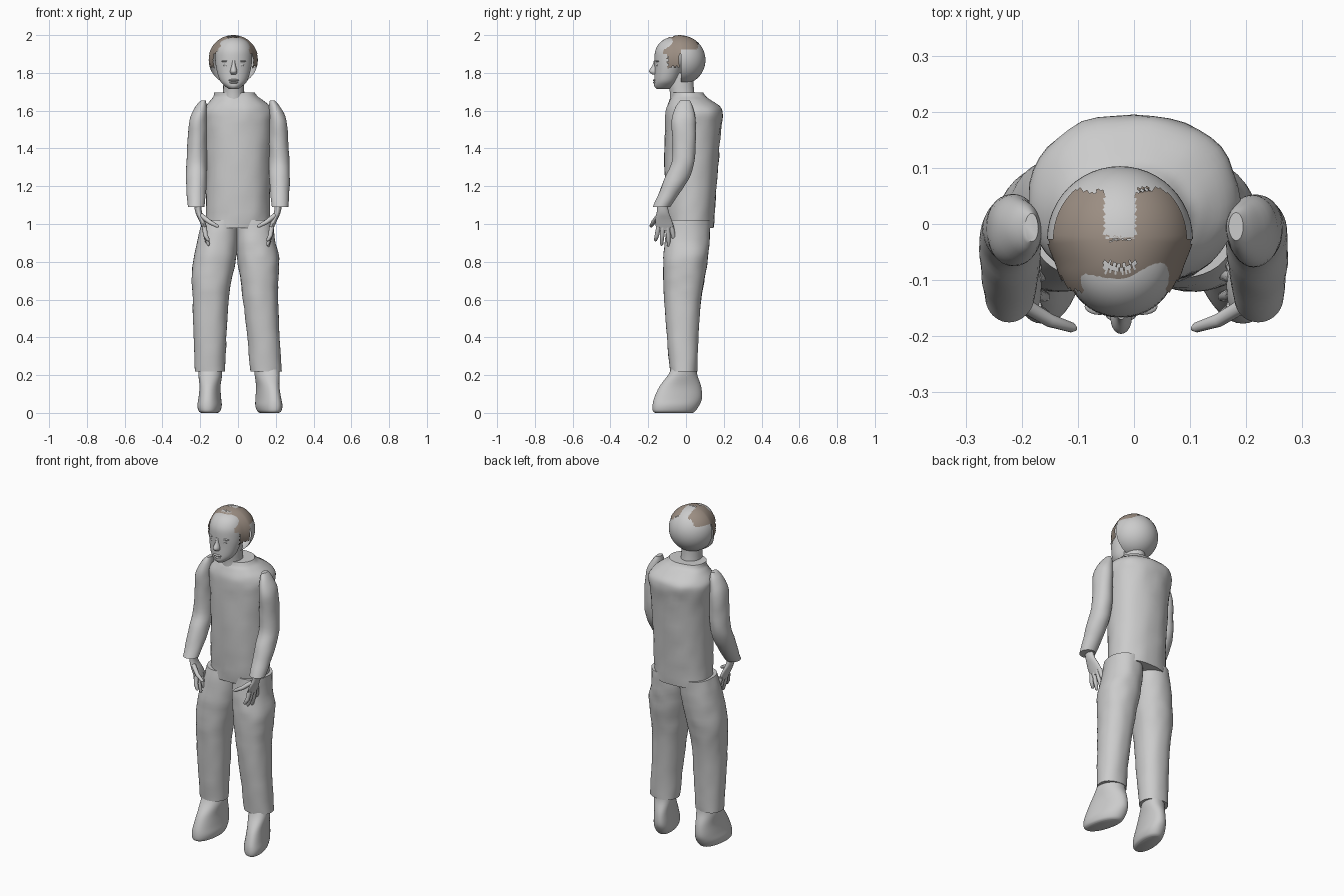
import bpy, bmesh, math, random
from mathutils import Vector, noise

random.seed(4)
cube = bpy.data.objects.get("Cube")
if cube:
    bpy.data.objects.remove(cube)

HEAD_X = -0.023


def material(name, rgb):
    mat = bpy.data.materials.new(name)
    mat.use_nodes = True
    color = (*rgb, 1)
    mat.diffuse_color = color
    mat.node_tree.nodes["Principled BSDF"].inputs["Base Color"].default_value = color
    return mat


GREY = material("plain grey", (0.6, 0.6, 0.6))
BROWN = material("hair brown", (0.33, 0.27, 0.225))


def smooth(obj, degrees=45):
    bpy.ops.object.select_all(action='DESELECT')
    obj.select_set(True)
    bpy.context.view_layer.objects.active = obj
    bpy.ops.object.shade_smooth_by_angle(angle=math.radians(degrees))


def finish(name, bm, mat=GREY):
    mesh = bpy.data.meshes.new(name)
    bmesh.ops.recalc_face_normals(bm, faces=bm.faces)
    bm.to_mesh(mesh)
    bm.free()
    mesh.materials.append(mat)
    obj = bpy.data.objects.new(name, mesh)
    bpy.context.collection.objects.link(obj)
    smooth(obj)
    return obj


def refine(rings, steps):
    """Smooth the list of rings with a Catmull-Rom curve."""
    out, last = [], len(rings) - 1
    for i in range(last):
        a, b, c, d = (rings[min(max(i + k, 0), last)] for k in (-1, 0, 1, 2))
        for s in range(steps):
            t = s / steps
            out.append([q + 0.5 * t * (r - p + t * (2*p - 5*q + 4*r - u + t * (3*(q - r) + u - p)))
                        for p, q, r, u in zip(a, b, c, d)])
    return out + [list(rings[-1])]


def loft(name, rings, power=2.0, side=1, dx=0, shear=0, bump=0, steps=4, sides=40):
    """Skin level rings given as (z, x min, x max, y min, y max)."""
    bm = bmesh.new()
    loops = []
    for z, x0, x1, y0, y1 in refine(rings, steps):
        loop = []
        for k in range(sides):
            a = math.tau * k / sides
            c, s = math.cos(a), math.sin(a)
            ex = math.copysign(abs(c) ** (2 / power), c)
            ey = math.copysign(abs(s) ** (2 / power), s)
            x = (x0 + x1) / 2 + ex * (x1 - x0) / 2
            y = (y0 + y1) / 2 + ey * (y1 - y0) / 2
            p = Vector((side * (x + shear * y) + dx, y, z))
            p += Vector((c * side, s, 0)) * bump * noise.noise(p * 16)
            loop.append(bm.verts.new(p))
        loops.append(loop)
    for low, high in zip(loops, loops[1:]):
        for k in range(sides):
            n = (k + 1) % sides
            bm.faces.new((low[k], low[n], high[n], high[k]))
    bm.faces.new(loops[0])
    bm.faces.new(loops[-1])
    return finish(name, bm)


def ball(name, center, radii):
    bm = bmesh.new()
    bmesh.ops.create_uvsphere(bm, u_segments=20, v_segments=12, radius=1)
    for v in bm.verts:
        v.co = Vector(center) + Vector(a * b for a, b in zip(v.co, radii))
    return finish(name, bm)


# Shirt with its collar
loft("shirt", [
    (0.98, -0.174, 0.170, -0.10, 0.148), (1.1, -0.17, 0.17, -0.108, 0.155),
    (1.3, -0.17, 0.17, -0.114, 0.17), (1.5, -0.18, 0.18, -0.112, 0.185),
    (1.58, -0.188, 0.188, -0.11, 0.196), (1.62, -0.175, 0.17, -0.103, 0.182),
    (1.655, -0.145, 0.13, -0.087, 0.135), (1.675, -0.13, 0.105, -0.076, 0.105),
    (1.695, -0.127, 0.09, -0.072, 0.09)], power=2.2, bump=0.005)

# Trouser legs, the right one standing a little wider
loft("right_trouser_leg", [
    (0.22, -0.23, -0.07, -0.085, 0.06), (0.4, -0.235, -0.06, -0.10, 0.065),
    (0.6, -0.24, -0.05, -0.115, 0.08), (0.72, -0.245, -0.03, -0.12, 0.10),
    (0.82, -0.235, -0.01, -0.12, 0.115), (0.92, -0.215, 0, -0.11, 0.125),
    (1.02, -0.187, 0, -0.095, 0.13)], power=2.2, bump=0.004)
loft("left_trouser_leg", [
    (0.22, 0.065, 0.233, -0.085, 0.06), (0.4, 0.05, 0.222, -0.10, 0.065),
    (0.6, 0.025, 0.212, -0.115, 0.08), (0.72, 0.01, 0.215, -0.12, 0.10),
    (0.82, -0.005, 0.218, -0.12, 0.115), (0.92, -0.01, 0.195, -0.11, 0.125),
    (1.02, -0.01, 0.187, -0.095, 0.13)], power=2.2, bump=0.004)

SLEEVE = [
    (1.655, 0.17, 0.195, -0.03, 0.02), (1.62, 0.165, 0.225, -0.055, 0.035),
    (1.55, 0.165, 0.257, -0.075, 0.05), (1.45, 0.165, 0.266, -0.072, 0.052),
    (1.33, 0.165, 0.273, -0.075, 0.045), (1.25, 0.165, 0.275, -0.11, 0.02),
    (1.17, 0.17, 0.272, -0.14, -0.03), (1.09, 0.178, 0.265, -0.175, -0.085)]
PALM = [
    (1.11, 0.195, 0.235, -0.155, -0.10), (1.06, 0.19, 0.225, -0.155, -0.09),
    (1.02, 0.175, 0.207, -0.163, -0.075), (0.98, 0.165, 0.19, -0.158, -0.065),
    (0.965, 0.168, 0.185, -0.15, -0.08)]
SHOE = [
    (0.24, -0.06, 0.06, -0.075, 0.055), (0.2, -0.062, 0.062, -0.095, 0.06),
    (0.14, -0.054, 0.054, -0.14, 0.08), (0.08, -0.058, 0.058, -0.168, 0.085),
    (0.04, -0.063, 0.063, -0.177, 0.07), (0.01, -0.056, 0.056, -0.175, 0.05),
    (0, -0.042, 0.042, -0.162, 0.035)]
# Finger paths from knuckle to tip, thumb last
FINGERS = [((0.178, ky, 0.985), (0.172, (ky + ty) / 2, 0.94), (0.155, ty, tz))
           for ky, ty, tz in ((-0.145, -0.163, 0.91), (-0.122, -0.13, 0.885),
                              (-0.098, -0.09, 0.875), (-0.077, -0.058, 0.9))]
FINGERS.append(((0.195, -0.145, 1.045), (0.15, -0.172, 1.01), (0.103, -0.187, 0.985)))


def fingers(name, side):
    curve = bpy.data.curves.new(name, 'CURVE')
    curve.dimensions = '3D'
    curve.bevel_depth = 0.012
    curve.bevel_resolution = 3
    curve.use_fill_caps = True
    for root, mid, tip in FINGERS:
        root, mid, tip = Vector(root), Vector(mid), Vector(tip)
        path = [(root, 1.1), (mid, 1), (mid.lerp(tip, 0.85), 0.75), (tip, 0.3)]
        spline = curve.splines.new('POLY')
        spline.points.add(len(path) - 1)
        for point, (co, radius) in zip(spline.points, path):
            point.co = (side * co.x, co.y, co.z, 1)
            point.radius = radius
    curve.materials.append(GREY)
    obj = bpy.data.objects.new(name, curve)
    bpy.context.collection.objects.link(obj)
    bpy.ops.object.select_all(action='DESELECT')
    obj.select_set(True)
    bpy.context.view_layer.objects.active = obj
    bpy.ops.object.convert(target='MESH')
    smooth(bpy.context.view_layer.objects.active, 60)


# Sleeves, hands and shoes
for label, side, shoe_x, toe_out in (("left", 1, 0.15, -0.25), ("right", -1, -0.145, -0.1)):
    loft(label + "_sleeve", SLEEVE, side=side, bump=0.003)
    loft(label + "_palm", PALM, side=side, sides=24)
    fingers(label + "_fingers", side)
    loft(label + "_shoe", SHOE, power=2.2, side=side, dx=shoe_x, shear=toe_out)

# Neck and face
loft("neck", [
    (1.64, -0.065, 0.065, -0.085, 0.055), (1.69, -0.057, 0.057, -0.085, 0.045),
    (1.74, -0.055, 0.055, -0.09, 0.04), (1.8, -0.055, 0.055, -0.09, 0.04)], dx=HEAD_X)
loft("face", [
    (1.714, -0.024, 0.024, -0.155, -0.09), (1.73, -0.046, 0.046, -0.168, -0.06),
    (1.76, -0.073, 0.073, -0.168, -0.04), (1.82, -0.091, 0.091, -0.166, -0.01),
    (1.87, -0.098, 0.098, -0.167, 0.02), (1.92, -0.096, 0.096, -0.162, 0.03),
    (1.96, -0.078, 0.078, -0.138, 0.02), (1.984, -0.045, 0.045, -0.1, 0),
    (1.99, -0.01, 0.01, -0.05, -0.03)], dx=HEAD_X)
loft("nose", [
    (1.866, -0.009, 0.009, -0.17, -0.14), (1.84, -0.011, 0.011, -0.178, -0.14),
    (1.808, -0.019, 0.019, -0.196, -0.14), (1.792, -0.014, 0.014, -0.178, -0.14)],
    dx=HEAD_X, sides=20)
ball("upper_lip", (HEAD_X, -0.161, 1.761), (0.028, 0.014, 0.007))
ball("lower_lip", (HEAD_X, -0.161, 1.749), (0.024, 0.014, 0.007))
for label, side in (("left", 1), ("right", -1)):
    x = HEAD_X + side * 0.038
    ball(label + "_eye", (x, -0.148, 1.841), (0.018, 0.012, 0.008))
    ball(label + "_brow", (x, -0.147, 1.862), (0.027, 0.015, 0.006))

# Open half dome behind the face
CENTER = Vector((HEAD_X - 0.002, -0.027, 1.868))
bm = bmesh.new()
bmesh.ops.create_uvsphere(bm, u_segments=48, v_segments=32, radius=0.13)
bmesh.ops.translate(bm, verts=bm.verts, vec=CENTER)
bmesh.ops.delete(bm, geom=[f for f in bm.faces if f.calc_center_median().y < CENTER.y], context='FACES')
finish("head_back_dome", bm)

# Patchy hair shell, trimmed with a ragged edge
bm = bmesh.new()
bmesh.ops.create_uvsphere(bm, u_segments=96, v_segments=64, radius=0.132)
for v in bm.verts:
    front = min(max(-v.co.y / 0.04, 0), 1)
    v.co.x *= 1 - 0.09 * front
    v.co.y *= 1 + 0.14 * front
    v.co += CENTER


def has_hair(p):
    rag = random.uniform(-0.006, 0.006)
    x, y = abs(p.x - CENTER.x), p.y + rag
    crown = -0.12 < y < 0.062 and p.z > (1.925 if p.y > CENTER.y else 1.9)
    lock = -0.10 < y < -0.035 and p.z + rag > 1.83
    parting = x < 0.028 and y > -0.025
    gap = x < 0.03 and abs(y + 0.08 - 6 * x * x) < 0.006
    return (crown or lock) and not parting and not gap


bmesh.ops.delete(bm, geom=[f for f in bm.faces if not has_hair(f.calc_center_median())], context='FACES')
finish("hair", bm, BROWN)
